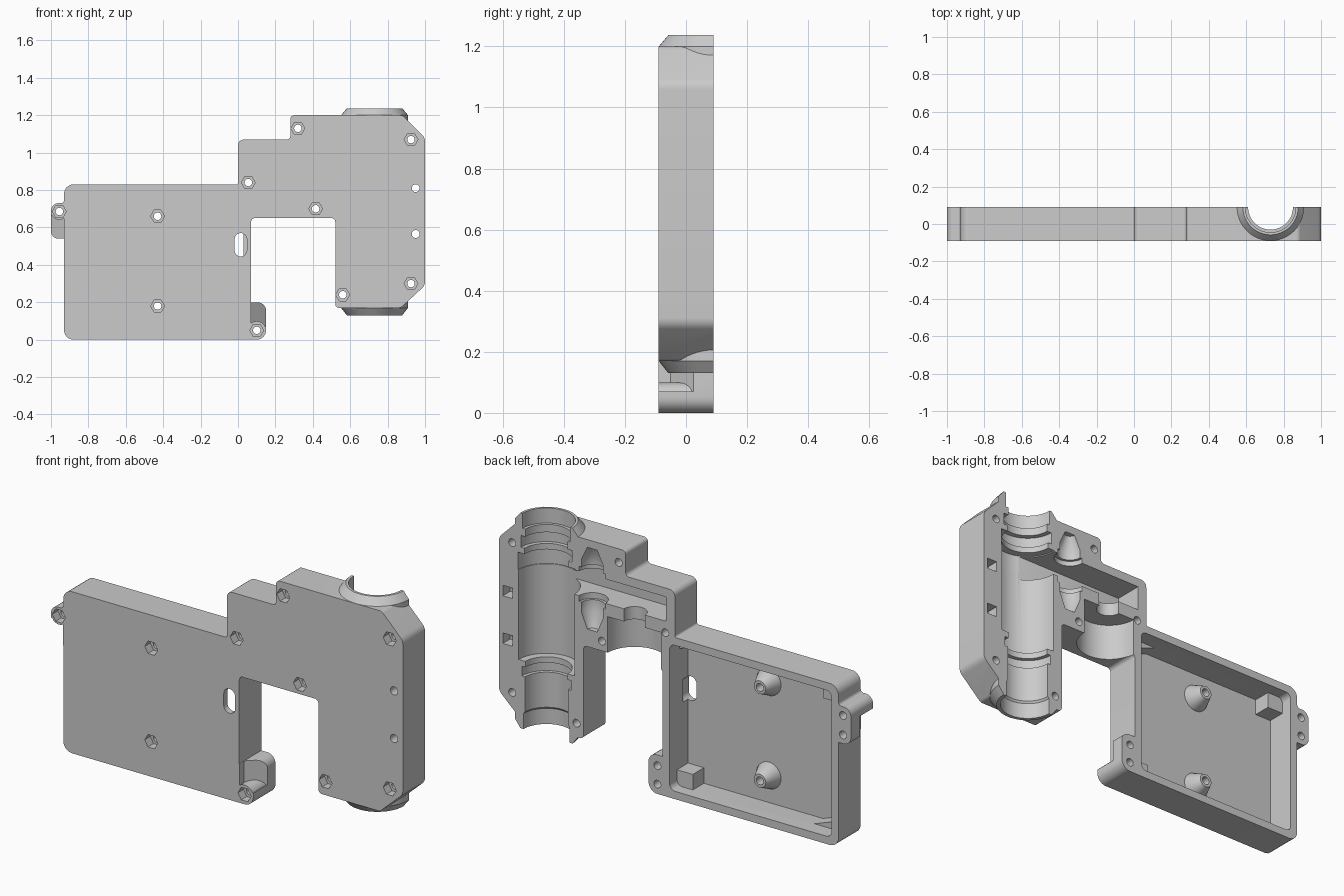
import bpy, bmesh, math
from mathutils import Vector

if "Cube" in bpy.data.objects:
    bpy.data.objects.remove(bpy.data.objects["Cube"])

BACK = 0.09      # parting plane of the half shell
FRONT = -0.09


def make(name, bm):
    bmesh.ops.recalc_face_normals(bm, faces=bm.faces[:])
    me = bpy.data.meshes.new(name)
    bm.to_mesh(me)
    bm.free()
    ob = bpy.data.objects.new(name, me)
    bpy.context.collection.objects.link(ob)
    return ob


def rounded(pts, n=6):
    """Round polygon corners; each point is (x, z, radius)."""
    out = []
    for i, (x, z, r) in enumerate(pts):
        p = Vector((x, z))
        if r == 0:
            out.append(p)
            continue
        a = (Vector(pts[i - 1][:2]) - p).normalized()
        b = (Vector(pts[(i + 1) % len(pts)][:2]) - p).normalized()
        half = a.angle(b) / 2
        c = p + (a + b).normalized() * (r / math.sin(half))
        s = p + a * (r / math.tan(half)) - c
        e = p + b * (r / math.tan(half)) - c
        for k in range(n + 1):
            t = k / n
            out.append(c + (s * (1 - t) + e * t).normalized() * r)
    return out


def loft(name, rings):
    """Closed solid through a list of point rings."""
    bm = bmesh.new()
    vs = [[bm.verts.new(p) for p in ring] for ring in rings]
    n = len(vs[0])
    bm.faces.new(vs[0])
    bm.faces.new(vs[-1])
    for a, b in zip(vs, vs[1:]):
        for i in range(n):
            j = (i + 1) % n
            bm.faces.new((a[i], a[j], b[j], b[i]))
    return make(name, bm)


def prism(name, pts, y0, y1):
    p = rounded(pts)
    return loft(name, [[(q.x, y, q.y) for q in p] for y in (y0, y1)])


def box(name, x0, x1, y0, y1, z0, z1):
    return prism(name, [(x0, z0, 0), (x1, z0, 0), (x1, z1, 0), (x0, z1, 0)], y0, y1)


def lathe(name, prof, x, z=None, n=48):
    """Turned solid from (radius, height): upright in the parting plane, or along y when z is given."""
    rings = []
    for r, h in prof:
        ring = []
        for k in range(n):
            a = math.tau * k / n
            u, v = r * math.cos(a), r * math.sin(a)
            ring.append((x + u, BACK + v, h) if z is None else (x + u, h, z + v))
        rings.append(ring)
    return loft(name, rings)


def combine(tool, op):
    m = body.modifiers.new("bool", 'BOOLEAN')
    m.operation, m.solver, m.object = op, 'EXACT', tool
    bpy.context.view_layer.objects.active = body
    bpy.ops.object.modifier_apply(modifier=m.name)
    bpy.data.objects.remove(tool)


def add(tool):
    combine(tool, 'UNION')


def cut(tool):
    combine(tool, 'DIFFERENCE')


# Outer silhouette of the shell
body = prism("housing_half", [
    (-.93, 0, .05), (.15, 0, .05), (.15, .20, .045), (.07, .20, 0), (.07, .65, .02),
    (.52, .65, .02), (.52, .17, .02), (.87, .17, .03), (1, .29, .05), (1, 1.08, .05),
    (.88, 1.20, .03), (.28, 1.20, .02), (.28, 1.07, .02), (0, 1.07, .03), (0, .83, .01),
    (-.93, .83, .05), (-.93, .73, .015), (-1, .73, .04), (-1, .54, .04), (-.93, .54, 0)],
    FRONT, .1)

# Barrel with tapered collars at both ends
add(lathe("barrel", [(.148, .13), (.179, .17), (.179, 1.20), (.148, 1.237)], .73, n=64))

# Ears: slanted relief beside each screw boss
for x0, s, z0, z1 in [(.0705, 1, .07, .22), (-.9305, -1, .52, .665)]:
    prof = [(x0, -.2), (x0, -.05), (x0 + s * .09, .035), (x0 + s * .09, -.2)]
    cut(loft("ear_relief", [[(x, y, z) for x, y in prof] for z in (z0, z1)]))
add(lathe("ear_boss_right", [(.049, -.0895), (.049, .095)], .10, .05, 32))
add(lathe("ear_boss_left", [(.044, -.0895), (.044, .095)], -.955, .685, 32))

# Electronics compartment
cut(prism("compartment", [(-.89, .04, .03), (.03, .04, .03), (.03, .79, .03), (-.89, .79, .03)], -.06, .2))
for x0, x1, z0, z1 in [(-.06, .04, .03, .12), (-.90, -.80, .71, .80)]:
    add(box("corner_block", x0, x1, -.065, .03, z0, z1))
for x, z, sx, sz in [(.04, .80, -1, -1), (-.90, .03, 1, 1)]:
    add(prism("corner_gusset", [(x, z, 0), (x + sx * .19, z, 0), (x, z + sz * .07, 0)], -.065, .01))
for z in (.18, .66):
    add(lathe("standoff", [(.068, -.065), (.068, -.055), (.034, .015)], -.43, z, 32))
cut(prism("cable_slot", [(-.018, .445, .032), (.047, .445, .032), (.047, .57, .032), (-.018, .57, .032)], -.2, -.02))

# Stepped bore of the barrel
cut(lathe("barrel_bore", [
    (.13, .05), (.13, .21), (.122, .22), (.122, .40), (.14, .40), (.14, .45), (.12, .45),
    (.12, .48), (.158, .48), (.158, .94), (.162, .94), (.162, 1.03), (.125, 1.03),
    (.125, 1.06), (.145, 1.06), (.145, 1.12), (.12, 1.12), (.12, 1.16), (.135, 1.16),
    (.135, 1.3)], .73, n=64))

# Gear slot, idler axle seats, motor seat
cut(box("gear_slot", .05, .73, -.055, .2, .90, 1.025))
cut(lathe("idler_seat", [(.028, .74), (.062, .82), (.062, .87), (.075, .87), (.075, 1.05), (.062, 1.05),
                         (.062, 1.09), (.028, 1.16)], .47))
cut(lathe("motor_seat", [(.152, .5), (.152, .835), (.06, .835), (.06, .95)], .23))

# Screw holes with hexagonal nut pockets on the front
screws = [(-.955, .685), (.10, .05), (.055, .84), (.32, 1.13), (.925, 1.07), (.925, .30),
          (.56, .24), (.415, .70), (-.43, .18), (-.43, .66)]
for x, z in screws:
    cut(lathe("nut_pocket", [(.037, -.2), (.037, -.045)], x, z, 6))
    cut(lathe("screw_hole", [(.02, -.1), (.02, .2)], x, z, 20))
for x, z in [(-.955, .585), (.10, .145)]:
    cut(lathe("ear_hole", [(.02, .045), (.02, .2)], x, z, 20))
for z in (.565, .81):
    cut(lathe("side_hole", [(.021, -.2), (.021, .2)], .95, z, 20))
    cut(box("square_pocket", .922, .978, .03, .2, z - .027, z + .027))

# Trim flat at the parting plane
cut(box("trim", -2, 2, BACK, 1, -1, 2))

body.select_set(True)
bpy.context.view_layer.objects.active = body
bpy.ops.object.shade_smooth_by_angle(angle=math.radians(30))
